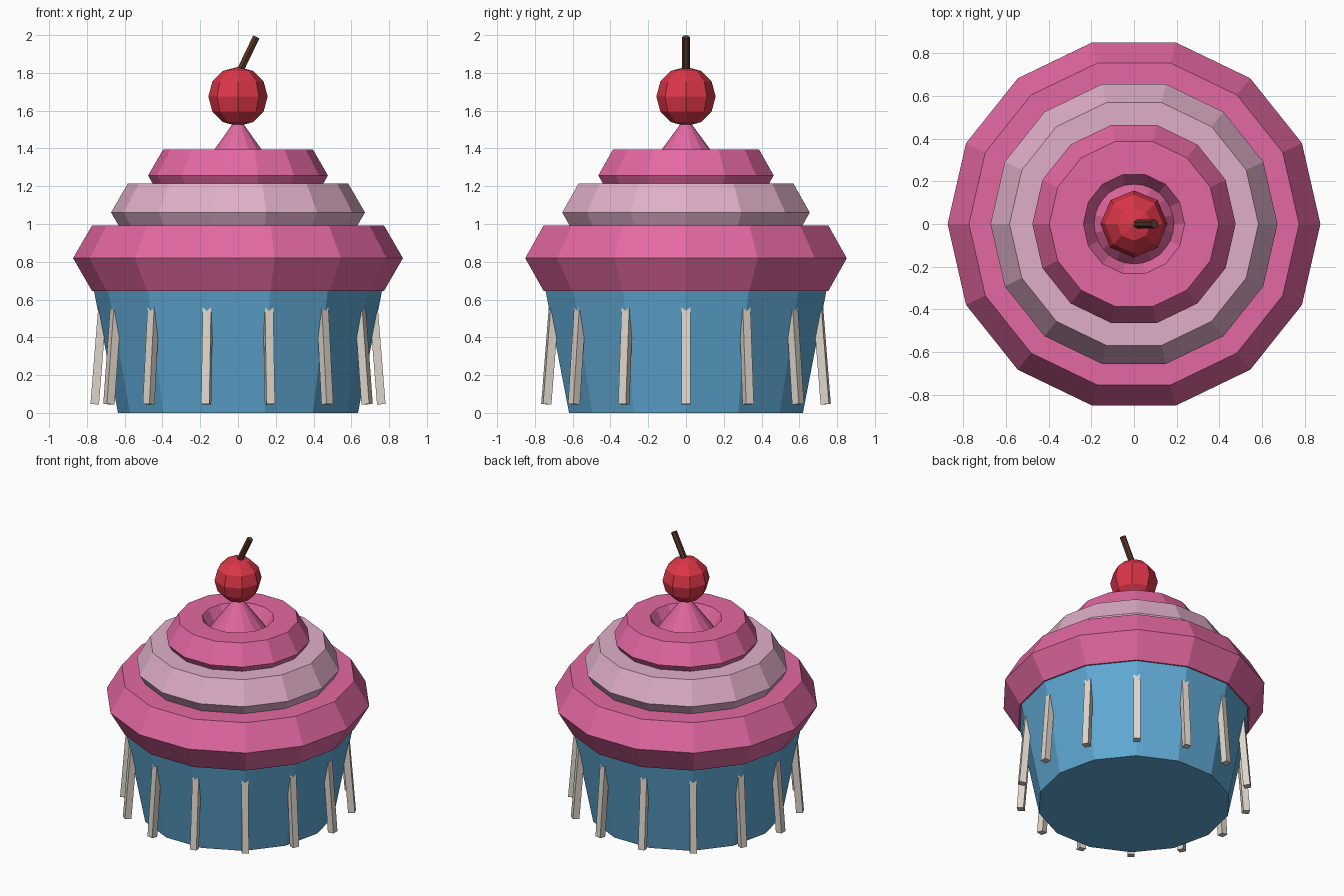
import bpy, bmesh, math
from mathutils import Matrix, Vector

if "Cube" in bpy.data.objects:
    bpy.data.objects.remove(bpy.data.objects["Cube"])

SIDES = 14


def material(name, hex_colour):
    m = bpy.data.materials.new(name)
    rgb = [int(hex_colour[i:i + 2], 16) / 255 for i in (0, 2, 4)]
    m.diffuse_color = [c / 12.92 if c <= 0.04045 else ((c + 0.055) / 1.055) ** 2.4 for c in rgb] + [1]
    m.use_nodes = True
    m.node_tree.nodes["Principled BSDF"].inputs["Base Color"].default_value = m.diffuse_color
    return m


blue = material("wrapper blue", "5FA8D3")
cream = material("pleat cream", "DDD5CA")
pink = material("frosting pink", "E368A2")
pale = material("frosting pale pink", "E0AFC9")
red = material("cherry red", "DC3648")
brown = material("stem brown", "5A3426")


def finish(bm, name, mat):
    bmesh.ops.recalc_face_normals(bm, faces=bm.faces)
    me = bpy.data.meshes.new(name)
    bm.to_mesh(me)
    bm.free()
    me.materials.append(mat)
    ob = bpy.data.objects.new(name, me)
    bpy.context.collection.objects.link(ob)
    return ob


def cone(name, mat, r1, r2, z1, z2, sides, matrix=Matrix()):
    bm = bmesh.new()
    m = matrix @ Matrix.Translation((0, 0, (z1 + z2) / 2))
    bmesh.ops.create_cone(bm, cap_ends=True, segments=sides, radius1=r1,
                          radius2=r2, depth=z2 - z1, matrix=m)
    return finish(bm, name, mat)


def ring(name, mat, major, minor, z, tube=6):
    bm = bmesh.new()
    rows = []
    for i in range(SIDES):
        a = math.tau * i / SIDES
        row = []
        for j in range(tube):
            b = math.tau * j / tube
            r = major + minor * math.cos(b)
            row.append(bm.verts.new((r * math.cos(a), r * math.sin(a), z + minor * math.sin(b))))
        rows.append(row)
    for i in range(SIDES):
        p, q = rows[i], rows[(i + 1) % SIDES]
        for j in range(tube):
            k = (j + 1) % tube
            bm.faces.new((p[j], q[j], q[k], p[k]))
    return finish(bm, name, mat)


# Paper wrapper, with corners on the y axis
cone("wrapper", blue, 0.635, 0.777, 0, 0.72, SIDES, Matrix.Rotation(math.pi / 2, 4, 'Z'))

# Pleat bars leaning outward at the foot
bm = bmesh.new()
for i in range(SIDES):
    m = (Matrix.Rotation(math.tau * i / SIDES, 4, 'Z') @ Matrix.Translation((0.737, 0, 0.315))
         @ Matrix.Rotation(-0.08, 4, 'Y') @ Matrix.Diagonal((0.045, 0.045, 0.54, 1)))
    bmesh.ops.create_cube(bm, size=1, matrix=m)
finish(bm, "wrapper_pleats", cream)

# Frosting tiers and peak
ring("frosting_lower", pink, 0.673, 0.2, 0.819)
ring("frosting_middle", pale, 0.494, 0.178, 1.061)
ring("frosting_upper", pink, 0.317, 0.159, 1.257)
cone("frosting_peak", pink, 0.27, 0, 1.2, 1.57, SIDES)

# Cherry and stem
bm = bmesh.new()
bmesh.ops.create_uvsphere(bm, u_segments=8, v_segments=6, radius=0.157,
                          matrix=Matrix.Translation((0, 0, 1.675)))
finish(bm, "cherry", red)
tilt = Matrix.Translation((0.097, 0, 1.99)) @ Matrix.Rotation(0.45, 4, 'Y')
cone("cherry_stem", brown, 0.021, 0.021, -0.24, 0, 6, tilt)
